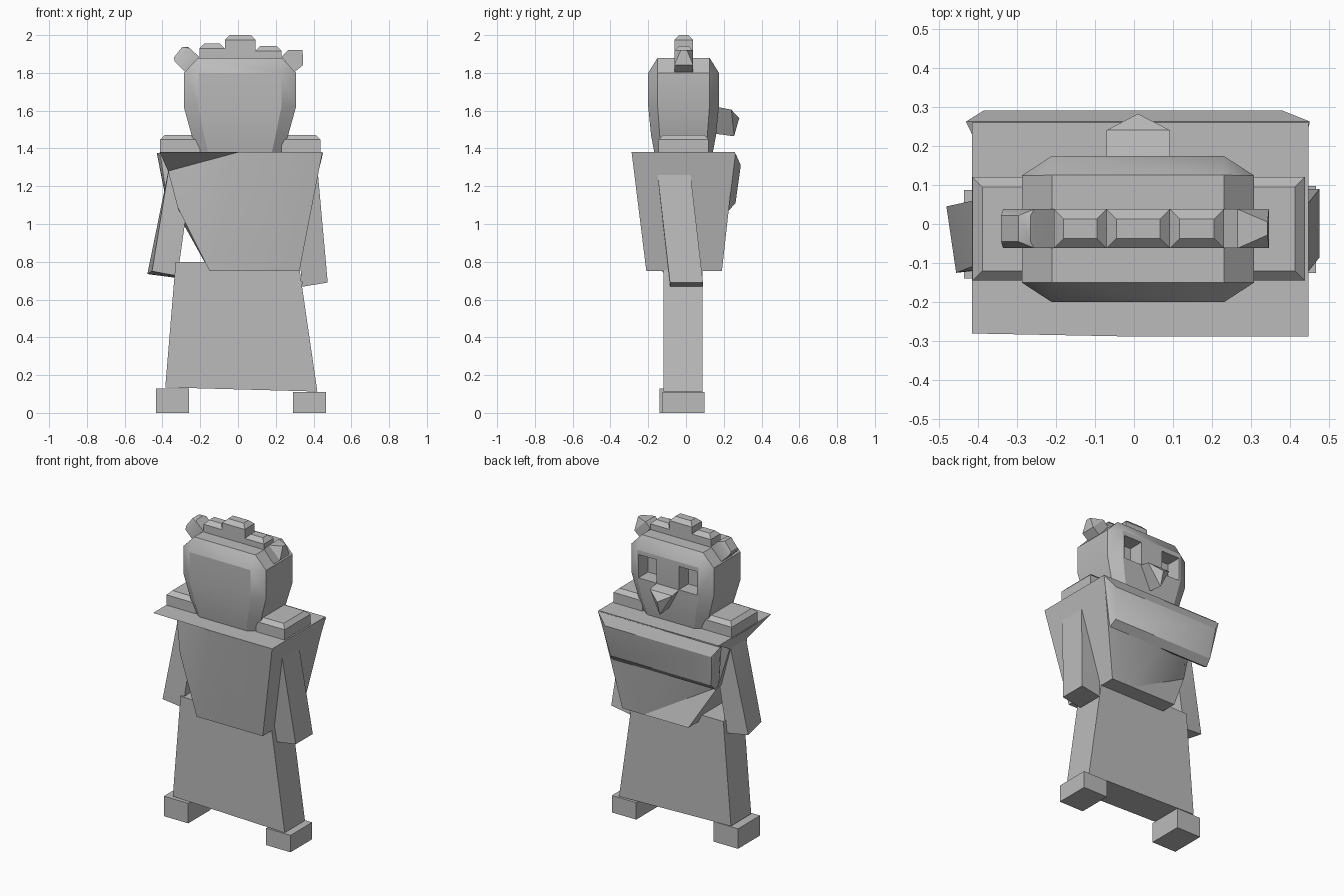
import bpy
import bmesh
import math

if "Cube" in bpy.data.objects:
    bpy.data.objects.remove(bpy.data.objects["Cube"], do_unlink=True)

grey = bpy.data.materials.new("plain grey")
grey.use_nodes = True
grey.diffuse_color = (0.5, 0.5, 0.5, 1)
grey.node_tree.nodes["Principled BSDF"].inputs["Base Color"].default_value = grey.diffuse_color


def finish(name, bm):
    """Turn a bmesh into a shaded, coloured object."""
    bmesh.ops.recalc_face_normals(bm, faces=bm.faces[:])
    mesh = bpy.data.meshes.new(name)
    bm.to_mesh(mesh)
    bm.free()
    mesh.materials.append(grey)
    obj = bpy.data.objects.new(name, mesh)
    bpy.context.collection.objects.link(obj)
    return obj


def hull(name, points):
    """Convex solid around a few corner points."""
    bm = bmesh.new()
    for point in points:
        bm.verts.new(point)
    result = bmesh.ops.convex_hull(bm, input=bm.verts[:])
    loose = [v for v in bm.verts if not v.link_faces]
    bmesh.ops.delete(bm, geom=loose, context="VERTS")
    bmesh.ops.dissolve_limit(bm, angle_limit=math.radians(1),
                             verts=bm.verts[:], edges=bm.edges[:])
    return finish(name, bm)


def layer(x0, x1, y0, y1, z):
    return [(x, y, z) for x in (x0, x1) for y in (y0, y1)]


def box(name, x0, x1, y0, y1, z0, z1, chamfer=0.0):
    """Box whose top rim may be chamfered."""
    points = layer(x0, x1, y0, y1, z0) + layer(x0, x1, y0, y1, z1 - chamfer)
    if chamfer:
        points += layer(x0 + chamfer, x1 - chamfer, y0 + chamfer, y1 - chamfer, z1)
    return hull(name, points)


parts = []

# Feet
parts.append(box("right_foot", -0.435, -0.26, -0.14, 0.087, 0, 0.13))
parts.append(box("left_foot", 0.29, 0.465, -0.125, 0.097, 0, 0.11))

# Long skirt, slightly lower on the left
parts.append(hull("skirt", [
    (x, y, z)
    for x, z in ((-0.385, 0.135), (0.42, 0.113), (-0.33, 0.8), (0.32, 0.8))
    for y in (-0.12, 0.088)]))

# Cape with a pulled-in right side and an overhanging top corner
corners = [
    (-0.415, -0.28, 1.38), (0, -0.288, 1.38), (0.447, -0.288, 1.38),
    (0.447, 0.26, 1.38), (-0.18, 0.26, 1.38), (-0.415, 0.26, 1.38),
    (-0.15, -0.21, 0.75), (0.325, -0.21, 0.75), (0.325, 0.19, 0.75),
    (0.17, 0.19, 0.75), (-0.15, 0.19, 0.75),
    (-0.37, -0.1, 1.28), (-0.37, 0.08, 1.28),
    (-0.32, -0.14, 1.09), (-0.3, 0.1, 1.02)]
bm = bmesh.new()
v = [bm.verts.new(c) for c in corners]
(top_fr, top_f, top_fl, top_bl, top_b, top_br, low_fr, low_fl, low_bl,
 low_b, low_br, pit_f, pit_b, fold_f, fold_b) = v
for face in (
        (top_fr, top_f, top_fl, top_bl, top_b, top_br),
        (top_fr, top_f, pit_f), (top_f, top_fl, low_fl, low_fr),
        (top_f, low_fr, fold_f), (top_f, fold_f, pit_f),
        (top_fl, top_bl, low_bl, low_fl), (top_bl, top_b, low_b, low_bl),
        (top_b, fold_b, low_b), (low_b, fold_b, low_br),
        (top_b, pit_b, fold_b), (top_b, top_br, pit_b),
        (top_fr, pit_f, pit_b, top_br), (pit_f, fold_f, fold_b, pit_b),
        (fold_f, low_fr, low_br, fold_b),
        (low_fr, low_fl, low_bl, low_b, low_br)):
    bm.faces.new(face)
parts.append(finish("cape", bm))

# Thick band across the back of the cape
parts.append(hull("back_band", [
    (-0.43, 0.262, 1.375), (0.45, 0.262, 1.375),
    (-0.41, 0.22, 1.36), (0.44, 0.22, 1.36),
    (-0.385, 0.29, 1.31), (0.38, 0.29, 1.31),
    (-0.365, 0.262, 1.11), (0.36, 0.262, 1.11),
    (-0.37, 0.225, 1.07), (0.375, 0.225, 1.07),
    (-0.37, 0.19, 1.09), (0.375, 0.19, 1.09)]))

# Hanging arms
parts.append(hull("left_arm",
                  [(x, y, 0.69) for x in (0.475,) for y in (-0.085, 0.09)]
                  + [(0.34, y, 0.668) for y in (-0.085, 0.09)]
                  + layer(0.28, 0.42, -0.155, 0.02, 1.3)))
parts.append(hull("right_arm", [
    (-0.48, 0.045, 0.735), (-0.455, -0.125, 0.75),
    (-0.335, 0.06, 0.716), (-0.32, -0.11, 0.725)]
    + layer(-0.365, -0.24, -0.09, 0.07, 1.3)))

# Shoulder pads
parts.append(box("right_shoulder_pad", -0.413, -0.2, -0.145, 0.12, 1.37, 1.472, 0.025))
parts.append(box("left_shoulder_pad", 0.23, 0.437, -0.145, 0.12, 1.37, 1.472, 0.025))


# Head: octagonal rings tapering to the chin, flat chamfered crown
def ring(scale_x, scale_y, z):
    outline = [(sx * a, sy * b) for sx in (-1, 1) for sy in (-1, 1)
               for a, b in ((0.297, 0.137), (0.22, 0.187))]
    return [(0.01 + x * scale_x, -0.013 + y * scale_y, z) for x, y in outline]


head = hull("head", ring(0.76, 0.82, 1.37) + ring(0.86, 0.92, 1.47)
            + ring(1, 1, 1.62) + ring(1, 1, 1.8)
            + layer(-0.21, 0.23, -0.15, 0.125, 1.88))
parts.append(head)

# Square eye sockets cut into the face
for x0 in (-0.2, 0.09):
    cutter = box("eye_cutter", x0, x0 + 0.13, 0.075, 0.3, 1.62, 1.772)
    cutter.hide_render = True
    cut = head.modifiers.new("eye socket", "BOOLEAN")
    cut.operation = "DIFFERENCE"
    cut.solver = "EXACT"
    cut.object = cutter
    bpy.context.view_layer.objects.active = head
    bpy.ops.object.modifier_apply(modifier=cut.name)
    bpy.data.objects.remove(cutter, do_unlink=True)

# Hooked beak
parts.append(hull("beak", [
    (x, y, z) for x in (-0.07, 0.092) for y, z in ((0.14, 1.625), (0.24, 1.605))]
    + [(0.01, 0.282, 1.56), (0.01, 0.255, 1.467), (0.01, 0.235, 1.467),
       (0.01, 0.14, 1.48)]))

# Row of curls along the crown
for name, x0, x1, top in (("right_curl", -0.205, -0.07, 1.955),
                          ("middle_curl", -0.07, 0.092, 2.0),
                          ("left_curl", 0.092, 0.23, 1.942)):
    parts.append(box(name, x0, x1, -0.062, 0.038, 1.86, top, 0.025))

# Slanted end curls
parts.append(hull("right_end_curl", [
    (x, y, z) for x, z in ((-0.28, 1.805), (-0.205, 1.885), (-0.255, 1.93), (-0.335, 1.86))
    for y in (-0.062, 0.038)]
    + [(x, y, z) for x, z in ((-0.34, 1.88), (-0.295, 1.938), (-0.265, 1.938))
       for y in (-0.045, 0.022)]))
parts.append(hull("left_end_curl", [
    (x, y, z) for x, z in ((0.3, 1.805), (0.23, 1.885), (0.265, 1.92), (0.345, 1.842))
    for y in (-0.062, 0.038)]
    + [(0.342, y, 1.92) for y in (-0.028, 0.005)]))

# Soft shading on shallow bends, crisp edges elsewhere
bpy.ops.object.select_all(action="DESELECT")
for part in parts:
    part.select_set(True)
bpy.context.view_layer.objects.active = head
bpy.ops.object.shade_smooth_by_angle(angle=math.radians(30))
